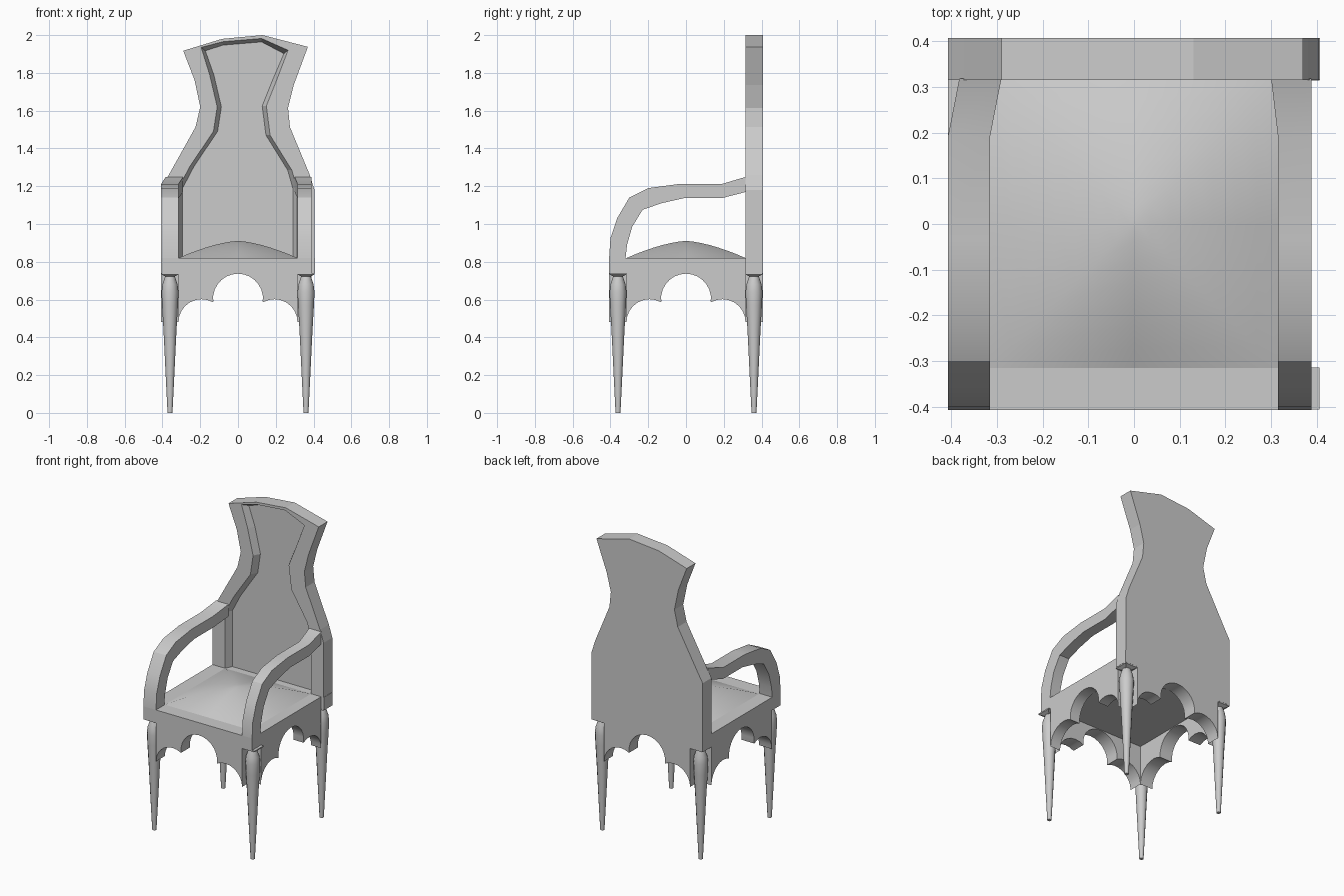
import bpy, bmesh, math

if "Cube" in bpy.data.objects:
    bpy.data.objects.remove(bpy.data.objects["Cube"])


def loft(name, rings, smooth=0):
    """Skin a list of equal-length closed rings and cap both ends."""
    bm = bmesh.new()
    rows = [[bm.verts.new(p) for p in ring] for ring in rings]
    n = len(rows[0])
    for a, b in zip(rows, rows[1:]):
        for i in range(n):
            j = (i + 1) % n
            bm.faces.new((a[i], a[j], b[j], b[i]))
    bm.faces.new(rows[0])
    bm.faces.new(rows[-1])
    bmesh.ops.recalc_face_normals(bm, faces=bm.faces[:])
    me = bpy.data.meshes.new(name)
    bm.to_mesh(me)
    bm.free()
    ob = bpy.data.objects.new(name, me)
    bpy.context.collection.objects.link(ob)
    if smooth:
        bpy.ops.object.select_all(action='DESELECT')
        ob.select_set(True)
        bpy.context.view_layer.objects.active = ob
        bpy.ops.object.shade_smooth_by_angle(angle=math.radians(smooth))
    return ob


def circle(cx, cy, z, r, n, turn=0.0):
    return [(cx + r * math.cos(turn + 2 * math.pi * i / n),
             cy + r * math.sin(turn + 2 * math.pi * i / n), z) for i in range(n)]


def arc(cx, cz, r, a0, a1, n):
    return [(cx + r * math.cos(math.radians(a0 + (a1 - a0) * i / n)),
             cz + r * math.sin(math.radians(a0 + (a1 - a0) * i / n))) for i in range(n + 1)]


# Scalloped apron rails, running left to right along the bottom edge
IN, OUT, RIGHT = 0.315, 0.407, 0.388
right_arc = arc(0.193, 0.48, 0.122, 120, 0, 8)
scallop = ([(-x, z) for x, z in reversed(right_arc)]
           + arc(0, 0.605, 0.132, 187, -7, 14) + right_arc)


def rail_profile(left, right):
    return [(left, 0.82), (left, 0.74), (-IN, 0.74)] + scallop + \
           [(IN, 0.74), (right, 0.74), (right, 0.82)]


for name, right, y0, y1 in (("front_apron", RIGHT, -OUT, -IN), ("back_apron", OUT, IN, OUT)):
    loft(name, [[(x, y, z) for x, z in rail_profile(-OUT, right)] for y in (y0, y1)], 30)
side = [(-IN, 0.82)] + scallop + [(IN, 0.82)]
for name, x0, x1 in (("left_apron", -OUT, -IN), ("right_apron", IN, RIGHT)):
    loft(name, [[(x, y, z) for y, z in side] for x in (x0, x1)], 30)

# Turned legs with a flared square cap
leg = [(0.013, 0), (0.023, 0.2), (0.034, 0.43), (0.042, 0.57), (0.045, 0.64),
       (0.040, 0.68), (0.030, 0.71), (0.024, 0.73)]
for sy, row in ((-1, "front"), (1, "back")):
    for sx, col in ((-1, "left"), (1, "right")):
        cx, cy = 0.36 * sx, 0.36 * sy
        loft(f"{row}_{col}_leg", [circle(cx, cy, z, r, 12) for r, z in leg], 50)
        loft(f"{row}_{col}_leg_cap", [circle(cx, cy, z, r * math.sqrt(2), 4, math.pi / 4)
                                      for r, z in ((0.024, 0.722), (0.046, 0.733), (0.046, 0.741))])

# Seat with a domed cushion
def square(s, z):
    return [(-s, -s, z), (0, -s, z), (s, -s, z), (s, 0, z),
            (s, s, z), (0, s, z), (-s, s, z), (-s, 0, z)]


dome = [square(IN * t, 0.82 + 0.09 * (1 - t ** 1.55))
        for t in (1, 0.85, 0.7, 0.55, 0.4, 0.25, 0.12, 0.03)]
loft("seat", [square(IN, 0.74)] + dome, 40)

# Curved armrests, outer and inner edge as (y, z)
upper = [(-0.407, 0.82), (-0.40, 0.925), (-0.365, 1.03), (-0.30, 1.14),
         (-0.20, 1.19), (-0.035, 1.212), (0.19, 1.212), (0.318, 1.25)]
lower = [(-0.32, 0.82), (-0.312, 0.89), (-0.285, 0.985), (-0.23, 1.075),
         (-0.13, 1.11), (-0.01, 1.137), (0.19, 1.137), (0.318, 1.17)]


def armrest(name, x0, x1, shift0, shift1):
    rings = []
    for i, ((yu, zu), (yl, zl)) in enumerate(zip(upper, lower)):
        k = 1 if i == len(upper) - 1 else 0
        a, b = x0 + shift0 * k, x1 + shift1 * k
        rings.append([(a, yu, zu), (b, yu, zu), (b, yl, zl), (a, yl, zl)])
    loft(name, rings, 30)


armrest("left_armrest", -OUT, -IN, 0.025, 0.025)
armrest("right_armrest", IN, RIGHT, -0.015, 0)

# Backrest: outline and recessed panel edge as matching (x, z) points
outer = [(-0.407, 0.81), (-0.407, 1.19), (-0.372, 1.25), (-0.225, 1.513), (-0.20, 1.62),
         (-0.23, 1.762), (-0.29, 1.917), (-0.085, 1.98), (0.13, 2.0), (0.37, 1.938),
         (0.295, 1.735), (0.265, 1.614), (0.275, 1.513), (0.38, 1.26), (0.405, 1.18), (0.405, 0.81)]
inner = [(-0.315, 0.82), (-0.315, 1.19), (-0.255, 1.305), (-0.13, 1.49), (-0.11, 1.62),
         (-0.15, 1.79), (-0.195, 1.935), (-0.08, 1.965), (0.125, 1.982), (0.265, 1.92),
         (0.20, 1.75), (0.15, 1.625), (0.17, 1.47), (0.285, 1.285), (0.312, 1.19), (0.312, 0.82)]
floor = [(x + (0.022 if x < -0.1 else -0.022 if x > 0.14 else 0),
          z - (0.018 if z > 1.9 else 0)) for x, z in inner]
loft("backrest", [[(x, y, z) for x, z in pts] for pts, y in
                  ((outer, OUT), (outer, IN), (inner, IN), (floor, 0.36))])
